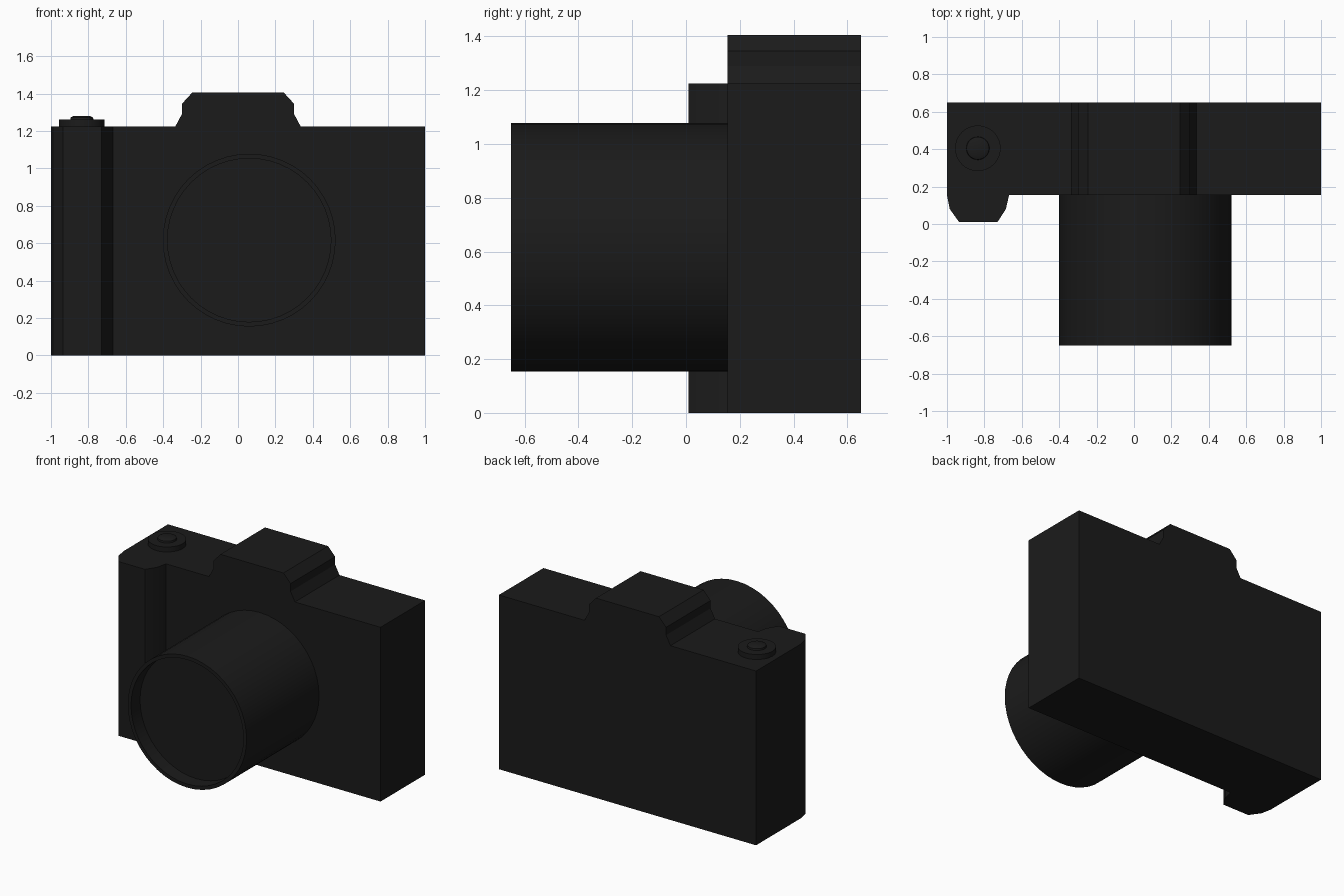
import bpy, bmesh, math
from mathutils import Matrix, Vector

if "Cube" in bpy.data.objects:
    bpy.data.objects.remove(bpy.data.objects["Cube"])

black = bpy.data.materials.new("matte_black")
black.diffuse_color = (0.011, 0.011, 0.011, 1)
black.use_nodes = True
black.node_tree.nodes["Principled BSDF"].inputs["Base Color"].default_value = black.diffuse_color


def finish(name, bm, angle):
    bmesh.ops.recalc_face_normals(bm, faces=bm.faces)
    mesh = bpy.data.meshes.new(name)
    bm.to_mesh(mesh)
    bm.free()
    mesh.materials.append(black)
    obj = bpy.data.objects.new(name, mesh)
    bpy.context.collection.objects.link(obj)
    bpy.ops.object.select_all(action='DESELECT')
    obj.select_set(True)
    bpy.context.view_layer.objects.active = obj
    bpy.ops.object.shade_smooth_by_angle(angle=math.radians(angle))
    return obj


def prism(name, points, direction, angle=20):
    """Extrude a closed 3D outline along a direction."""
    bm = bmesh.new()
    face = bm.faces.new([bm.verts.new(p) for p in points])
    ext = bmesh.ops.extrude_face_region(bm, geom=[face], use_keep_orig=True)
    moved = [v for v in ext["geom"] if isinstance(v, bmesh.types.BMVert)]
    bmesh.ops.translate(bm, verts=moved, vec=Vector(direction))
    return finish(name, bm, angle)


def lathe(name, profile, sides, matrix, angle=35):
    """Spin an (r, height) profile around the local z axis."""
    bm = bmesh.new()
    verts = [bm.verts.new((r, 0, h)) for r, h in profile]
    edges = [bm.edges.new(pair) for pair in zip(verts, verts[1:])]
    bmesh.ops.spin(bm, geom=verts + edges, axis=(0, 0, 1), cent=(0, 0, 0),
                   angle=2 * math.pi, steps=sides, use_duplicate=False)
    bmesh.ops.remove_doubles(bm, verts=bm.verts, dist=0.0005)
    bmesh.ops.transform(bm, matrix=matrix, verts=bm.verts)
    return finish(name, bm, angle)


# Body with the hand grip, extruded up from its plan outline
plan = [(-1, 0.65), (-1, 0.155), (-0.985, 0.08), (-0.935, 0.01),
        (-0.73, 0.01), (-0.685, 0.08), (-0.668, 0.155), (1, 0.155), (1, 0.65)]
prism("camera_body", [(x, y, 0) for x, y in plan], (0, 0, 1.225))

# Viewfinder hump, a mirrored front profile extruded to the back
half = [(0.335, 1.224), (0.30, 1.29), (0.30, 1.345), (0.245, 1.405)]
outline = half + [(-x, z) for x, z in reversed(half)]
prism("viewfinder_hump", [(x, 0.155, z) for x, z in outline], (0, 0.495, 0))

# Lens barrel with a recessed front glass
to_front = Matrix.Translation((0.06, 0.155, 0.616)) @ Matrix.Rotation(math.pi / 2, 4, 'X')
lathe("lens_barrel", [(0.462, 0), (0.462, 0.805), (0.437, 0.805),
                      (0.437, 0.705), (0, 0.705)], 48, to_front)

# Shutter dial and button
to_top = Matrix.Translation((-0.835, 0.405, 1.225))
lathe("shutter_dial", [(0.122, 0), (0.122, 0.035), (0, 0.035)], 32, to_top)
lathe("shutter_button", [(0.062, 0.035), (0.06, 0.047), (0.044, 0.055), (0, 0.055)], 32, to_top)
